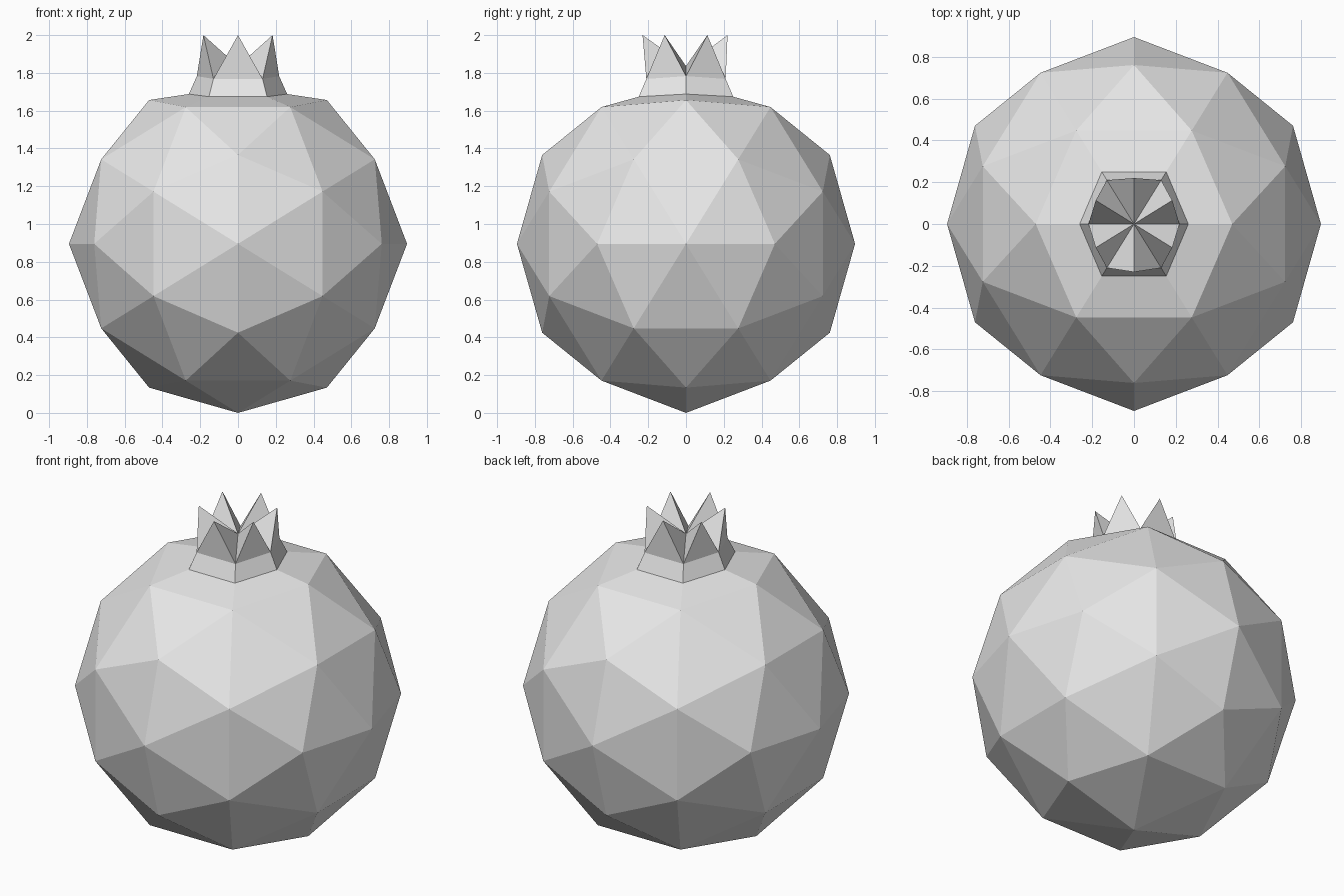
import bpy, bmesh
from itertools import product
from mathutils import Vector

cube = bpy.data.objects.get("Cube")
if cube:
    bpy.data.objects.remove(cube, do_unlink=True)

RADIUS = 0.895

grey = bpy.data.materials.new("plain grey")
grey.use_nodes = True
grey.diffuse_color = (0.8, 0.8, 0.8, 1)
grey.node_tree.nodes["Principled BSDF"].inputs["Base Color"].default_value = (0.8, 0.8, 0.8, 1)


def add_object(name, bm):
    mesh = bpy.data.meshes.new(name)
    bm.to_mesh(mesh)
    bm.free()
    mesh.materials.append(grey)
    obj = bpy.data.objects.new(name, mesh)
    bpy.context.collection.objects.link(obj)


def hexagon(bm, side, diagonal):
    """Six verts, counterclockwise from +x, from a side point and a mirrored diagonal point."""
    sx, sz = side
    dx, dy, dz = diagonal
    points = [(sx, 0, sz), (dx, dy, dz), (-dx, dy, dz),
              (-sx, 0, sz), (-dx, -dy, dz), (dx, -dy, dz)]
    return [bm.verts.new(p) for p in points]


def bridge(bm, lower, upper):
    for i in range(6):
        j = (i + 1) % 6
        bm.faces.new((lower[i], lower[j], upper[j], upper[i]))


BASE = ((0.26, 1.688), (0.154, 0.25, 1.674))

# Faceted fruit: hull of a once-divided icosahedron standing on an edge midpoint
bm = bmesh.new()
points = set()
for seed in ((0.5257, 0, 0.8507), (0, 0, 1), (0.309, 0.5, 0.809)):
    for signs in product((1, -1), repeat=3):
        p = [a * s + 0.0 for a, s in zip(seed, signs)]
        for turn in range(3):
            points.add(tuple(p[turn:] + p[:turn]))
for p in points:
    bm.verts.new(Vector(p).normalized() * RADIUS + Vector((0, 0, RADIUS)))
bmesh.ops.convex_hull(bm, input=bm.verts)

# Open the top and slope a shoulder in to the foot of the crown
bm.verts.ensure_lookup_table()
apex = max(bm.verts, key=lambda v: v.co.z)
rim = [e.other_vert(apex) for e in apex.link_edges]
bmesh.ops.delete(bm, geom=[apex], context='VERTS')
rim.sort(key=lambda v: Vector((1, 0)).angle_signed(v.co.xy))
foot = hexagon(bm, *BASE)
ordered = [min(rim, key=lambda v: (v.co.xy.normalized() - f.co.xy.normalized()).length) for f in foot]
bridge(bm, ordered, foot)
bmesh.ops.recalc_face_normals(bm, faces=bm.faces)
add_object("fruit_body", bm)

# Crown: tapered collar with a spike on each side, hollow in the middle
bm = bmesh.new()
foot = hexagon(bm, *BASE)
collar = hexagon(bm, (0.218, 1.783), (0.13, 0.21, 1.768))
bridge(bm, foot, collar)
centre = bm.verts.new((0, 0, 1.836))
tips = [(0.183, 0.113), (0, 0.22), (-0.183, 0.113),
        (-0.183, -0.113), (0, -0.23), (0.183, -0.113)]
for i, (x, y) in enumerate(tips):
    a, b = collar[i], collar[(i + 1) % 6]
    tip = bm.verts.new((x, y, 2))
    bm.faces.new((a, b, tip))
    bm.faces.new((a, tip, centre))
    bm.faces.new((tip, b, centre))
add_object("crown", bm)
